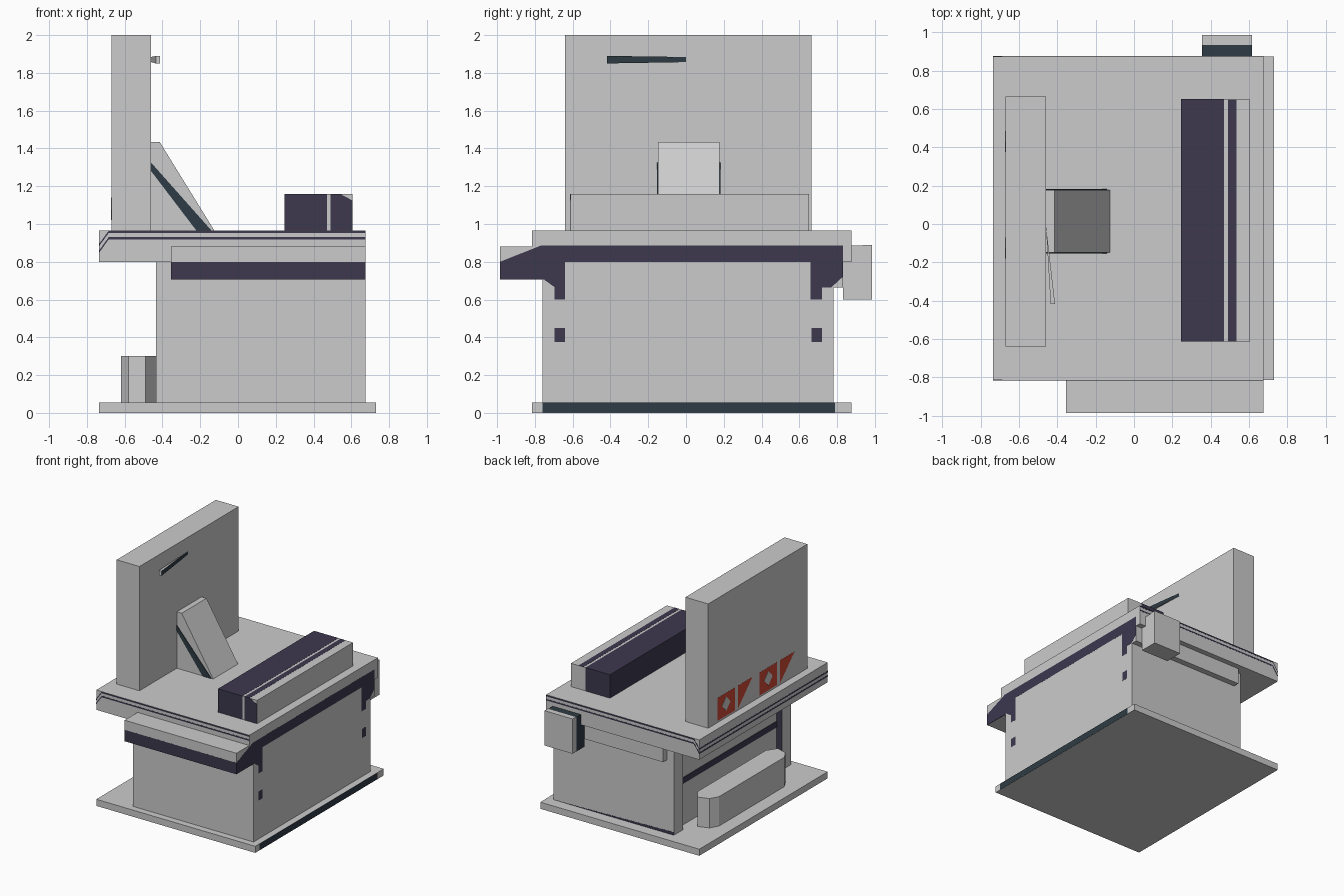
import bpy, bmesh
from mathutils import Vector

if "Cube" in bpy.data.objects:
    bpy.data.objects.remove(bpy.data.objects["Cube"])


def material(name, rgb):
    m = bpy.data.materials.new(name)
    m.diffuse_color = (*rgb, 1)
    m.use_nodes = True
    m.node_tree.nodes["Principled BSDF"].inputs["Base Color"].default_value = m.diffuse_color
    return m


GREY = material("light grey", (0.60, 0.60, 0.60))
PURPLE = material("dark purple", (0.047, 0.040, 0.078))
TEAL = material("dark teal", (0.027, 0.044, 0.058))
RED = material("brick red", (0.60, 0.065, 0.035))
FLUSH = 0.0004  # painted panels lie almost flush with their part


def prism(name, axis, pts, a, b, mat=GREY):
    """Extrude a 2D outline along an axis; pts are the other two axes in xyz order."""
    def place(p, t):
        return Vector({"x": (t, p[0], p[1]), "y": (p[0], t, p[1]), "z": (p[0], p[1], t)}[axis])
    bm = bmesh.new()
    face = bm.faces.new([bm.verts.new(place(p, a)) for p in pts])
    ext = bmesh.ops.extrude_face_region(bm, geom=[face])
    move = place((0, 0), b - a)
    bmesh.ops.translate(bm, vec=move, verts=[v for v in ext["geom"] if isinstance(v, bmesh.types.BMVert)])
    bmesh.ops.recalc_face_normals(bm, faces=bm.faces)
    me = bpy.data.meshes.new(name)
    bm.to_mesh(me)
    bm.free()
    me.materials.append(mat)
    ob = bpy.data.objects.new(name, me)
    bpy.context.collection.objects.link(ob)
    return ob


def box(name, x0, x1, y0, y1, z0, z1, mat=GREY):
    return prism(name, "z", [(x0, y0), (x1, y0), (x1, y1), (x0, y1)], z0, z1, mat)


def paint(ob, mat, *directions):
    """Colour the faces that point in the given directions."""
    ob.data.materials.append(mat)
    for f in ob.data.polygons:
        if any(f.normal.dot(Vector(d)) > 0.9 for d in directions):
            f.material_index = len(ob.data.materials) - 1


# Base plate with dark strip on its right edge
box("base_plate", -0.735, 0.73, -0.815, 0.875, 0, 0.055)
box("base_edge_strip", 0.73, 0.731, -0.76, 0.79, 0.001, 0.055, TEAL)

# Cabinet with shallow recess on the left side
box("cabinet", -0.385, 0.675, -0.76, 0.78, 0.055, 0.8)
front_post = box("recess_post_front", -0.435, -0.385, -0.76, -0.64, 0.055, 0.8)
paint(front_post, PURPLE, (0, 1, 0))
box("recess_post_back", -0.435, -0.385, 0.66, 0.78, 0.055, 0.8)
box("recess_rail", -0.39, -0.381, -0.64, 0.66, 0.40, 0.45, PURPLE)
prism("back_skirting", "y", [(0.64, 0.055), (-0.435, 0.055), (-0.435, 0.08)],
      0.78, 0.781, PURPLE)

# Counter top
box("counter", -0.735, 0.675, -0.815, 0.875, 0.8, 0.965)

# Counter stripes on front, back and left, dropping at the left corners
for i, (hi, lo) in enumerate([(0.964, 0.895), (0.93, 0.86)]):
    t = 0.012
    outline = [(0.675, hi), (-0.685, hi), (-0.735, lo), (-0.735, lo - t),
               (-0.685, hi - t), (0.675, hi - t)]
    prism(f"front_stripe_{i}", "y", outline, -0.816, -0.815, PURPLE)
    prism(f"back_stripe_{i}", "y", outline, 0.875, 0.876, PURPLE)
    box(f"left_stripe_{i}", -0.736, -0.735, -0.815, 0.875, lo - t, lo, PURPLE)

# Front shelf with dark lower half, and back rail
box("front_shelf", -0.355, 0.675, -0.985, -0.76, 0.705, 0.88)
box("shelf_front_panel", -0.355, 0.675, -0.985 - FLUSH, -0.985, 0.705, 0.8, PURPLE)
box("back_rail", -0.37, 0.675, 0.78, 0.83, 0.665, 0.8)

# Dark frame outline and squares on the right side
prism("right_frame_panel", "x",
      [(-0.985, 0.8), (-0.77, 0.885), (0.83, 0.885), (0.83, 0.72), (0.77, 0.665),
       (0.72, 0.665), (0.72, 0.6), (0.66, 0.6), (0.66, 0.8), (-0.64, 0.8), (-0.64, 0.6),
       (-0.695, 0.6), (-0.695, 0.665), (-0.75, 0.705), (-0.985, 0.705)],
      0.67, 0.675 + FLUSH, PURPLE)
for y in (-0.695, 0.665):
    box("right_square_patch", 0.67, 0.675 + FLUSH, y, y + 0.055, 0.375, 0.45, PURPLE)

# Control box hung on the back, its bracket dark on top and sides
mount = box("back_box_mount", 0.355, 0.615, 0.83, 0.935, 0.6, 0.885)
paint(mount, TEAL, (0, 0, 1), (-1, 0, 0))
box("back_box_door", 0.355, 0.615, 0.935, 0.985, 0.6, 0.89)

# Tall upright panel
box("upright_panel", -0.67, -0.46, -0.64, 0.665, 0.965, 2.0)

# Red marks on the rear of the upright: square with diamond, then triangle
for i, y in enumerate((0.545, -0.01)):
    prism(f"red_square_{i}", "x", [(y, 0.98), (y, 1.17), (y - 0.23, 1.17), (y - 0.23, 0.98)],
          -0.671, -0.67, RED)
    c = y - 0.115
    prism(f"square_diamond_{i}", "x",
          [(c - 0.055, 1.08), (c, 1.14), (c + 0.055, 1.08), (c, 1.02)], -0.6725, -0.671)
    prism(f"red_triangle_{i}", "x", [(y - 0.27, 0.98), (y - 0.27, 1.17), (y - 0.46, 1.17)],
          -0.671, -0.67, RED)

# Thin lever on the upright, tapered at its root and dark on its outer face
lever = prism("lever", "z", [(-0.46, 0), (-0.435, -0.418), (-0.412, -0.418)], 1.85, 1.89)
for v in lever.data.vertices:
    if v.co.y > -0.1:
        v.co.z = 1.857 if v.co.z < 1.87 else 1.884
paint(lever, TEAL, (1, 0, 0))

# Sloped wedge with dark diagonal bands on its sides
prism("wedge", "y", [(-0.46, 0.965), (-0.125, 0.965), (-0.415, 1.435), (-0.46, 1.435)], -0.148, 0.178)
for a, b in ((-0.153, -0.148), (0.178, 0.183)):
    prism("wedge_band", "y", [(-0.46, 1.325), (-0.14, 0.965), (-0.22, 0.965), (-0.46, 1.28)],
          a, b, TEAL)

# Long block on the right with dark top, left side and ends
block = box("long_block", 0.245, 0.605, -0.612, 0.65, 0.965, 1.159)
paint(block, PURPLE, (-1, 0, 0))
for x0, x1 in ((0.245, 0.47), (0.49, 0.535)):
    box("block_top_stripe", x0, x1, -0.612, 0.65, 1.159, 1.16, PURPLE)
box("block_front_panel", 0.245, 0.47, -0.613, -0.612, 0.965, 1.16, PURPLE)
prism("block_front_corner_panel", "y",
      [(0.49, 0.965), (0.605, 0.965), (0.605, 1.125), (0.54, 1.16), (0.49, 1.16)],
      -0.613, -0.612, PURPLE)
box("block_back_panel", 0.245, 0.47, 0.65, 0.651, 0.965, 1.16, PURPLE)

# Chamfered foot step on the left of the base
half = [(-0.435, 0.47), (-0.49, 0.55), (-0.58, 0.52), (-0.62, 0.45)]
prism("foot_step", "z", half + [(x, 0.04 - y) for x, y in reversed(half)], 0.055, 0.30)
